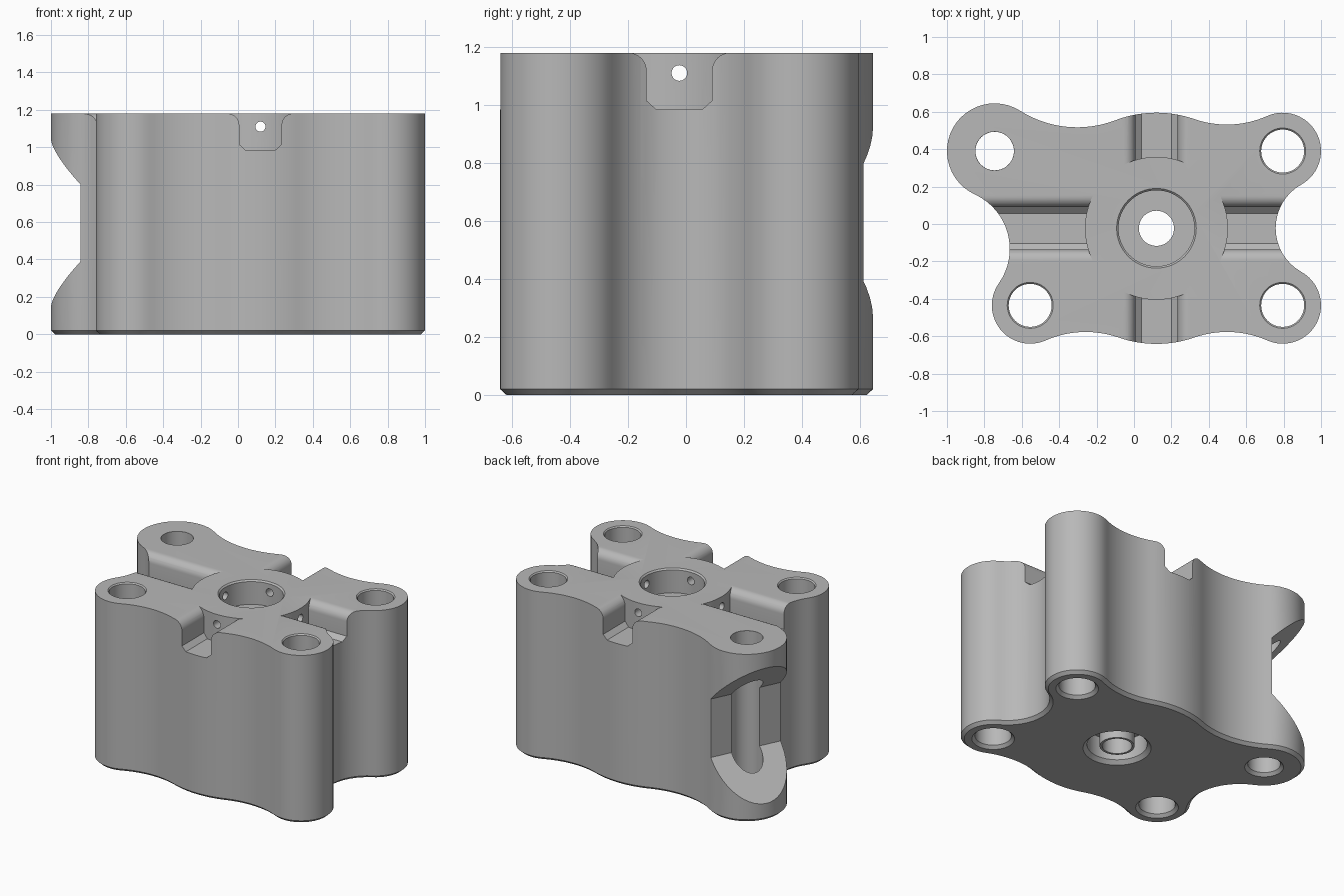
import bpy, bmesh, math
from mathutils import Vector

if "Cube" in bpy.data.objects:
    bpy.data.objects.remove(bpy.data.objects["Cube"])

H = 1.18
CX, CY = 0.12, -0.023
TAU = 2 * math.pi

grey = bpy.data.materials.new("machined_grey")
grey.diffuse_color = (0.48, 0.48, 0.48, 1)
grey.use_nodes = True
grey.node_tree.nodes["Principled BSDF"].inputs["Base Color"].default_value = grey.diffuse_color


def loft(name, rings):
    """Closed solid skinned through rings of equal point count."""
    bm = bmesh.new()
    vs = [[bm.verts.new(p) for p in ring] for ring in rings]
    n = len(vs[0])
    for a, b in zip(vs, vs[1:]):
        for i in range(n):
            j = (i + 1) % n
            bm.faces.new((a[i], a[j], b[j], b[i]))
    bm.faces.new(vs[0][::-1])
    bm.faces.new(vs[-1])
    bmesh.ops.recalc_face_normals(bm, faces=bm.faces)
    me = bpy.data.meshes.new(name)
    bm.to_mesh(me)
    bm.free()
    me.materials.append(grey)
    ob = bpy.data.objects.new(name, me)
    bpy.context.collection.objects.link(ob)
    return ob


def turned(name, x, y, profile, n=48):
    """Upright turned solid from (radius, z) pairs."""
    return loft(name, [[(x + r * math.cos(TAU * i / n), y + r * math.sin(TAU * i / n), z)
                        for i in range(n)] for r, z in profile])


def cut(target, cutter):
    m = target.modifiers.new("cut", 'BOOLEAN')
    m.operation, m.solver, m.object = 'DIFFERENCE', 'EXACT', cutter
    bpy.context.view_layer.objects.active = target
    bpy.ops.object.modifier_apply(modifier=m.name)
    bpy.data.objects.remove(cutter, do_unlink=True)


# Outline: convex lobes joined by tangent hollow arcs (x, y, radius, next hollow radius)
LOBES = [(0.795, 0.39, 0.205, 0.53), (CX, CY, 0.618, 0.57),
         (-0.745, 0.39, 0.255, 0.32), (-0.555, -0.435, 0.205, 0.53),
         (CX, CY, 0.618, 0.53), (0.795, -0.435, 0.205, 0.267)]


def hollow_centre(a, b):
    pa, pb, r = Vector(a[:2]), Vector(b[:2]), a[3]
    d = pb - pa
    ra, rb, length = a[2] + r, b[2] + r, d.length
    u = d / length
    along = (ra * ra - rb * rb + length * length) / (2 * length)
    return pa + u * along + Vector((u.y, -u.x)) * math.sqrt(ra * ra - along * along)


def outline(inset, z):
    pts, n = [], len(LOBES)
    centres = [hollow_centre(LOBES[i], LOBES[(i + 1) % n]) for i in range(n)]
    for i, (x, y, r, hr) in enumerate(LOBES):
        c, prev, nxt = Vector((x, y)), centres[i - 1], centres[i]
        # Convex lobe, counter-clockwise
        a0 = math.atan2(prev.y - y, prev.x - x)
        sweep = (math.atan2(nxt.y - y, nxt.x - x) - a0) % TAU
        for k in range(25):
            a = a0 + sweep * k / 24
            pts.append((x + (r - inset) * math.cos(a), y + (r - inset) * math.sin(a), z))
        # Hollow, clockwise
        b = Vector(LOBES[(i + 1) % n][:2])
        a0 = math.atan2(y - nxt.y, x - nxt.x)
        sweep = (a0 - math.atan2(b.y - nxt.y, b.x - nxt.x)) % TAU
        for k in range(1, 16):
            a = a0 - sweep * k / 16
            pts.append((nxt.x + (hr + inset) * math.cos(a),
                        nxt.y + (hr + inset) * math.sin(a), z))
    return pts


# Main block with chamfered bottom edge
block = loft("housing_block", [outline(0.022, 0), outline(0, 0.02), outline(0, H)])

# Slot section: chamfered floor, rounded flare at the top
half = [(0.08, 0.985), (0.113, 1.015)]
half += [(0.175 - 0.062 * math.cos(a), H - 0.062 + 0.062 * math.sin(a))
         for a in [math.pi / 2 * k / 8 for k in range(9)]]
half += [(0.175, H + 0.1)]
section = half + [(-s, z) for s, z in reversed(half)]

# Four slots stopping at the round centre boss
for k in range(4):
    a = k * math.pi / 2
    dx, dy = math.cos(a), math.sin(a)
    slot = loft("slot_cutter", [[(CX + dx * d - dy * s, CY + dy * d + dx * s, z)
                                 for s, z in section] for d in (0.25, 1.3)])
    cut(slot, turned("boss_keep", CX, CY, [(0.382, 0.5), (0.382, 1.6)], 96))
    cut(block, slot)

# Centre bore and its through hole
cut(block, turned("bore_cutter", CX, CY,
                  [(0.203, 1.01), (0.203, H - 0.01), (0.213, H), (0.213, H + 0.1)], 64))
recess = turned("recess_cutter", CX, CY,
                [(0.215, -0.1), (0.215, 0), (0.19, 0.025), (0.19, 0.17)], 64)
cut(recess, turned("post_keep", CX, CY, [(0.11, 0.015), (0.11, 0.4)]))
cut(block, recess)
cut(block, turned("centre_hole_cutter", CX, CY, [(0.094, -0.2), (0.094, 1.4)]))

# Corner holes, chamfered at both ends
for x, y, r in [(0.795, 0.39, 0.115), (0.795, -0.435, 0.115),
                (-0.555, -0.435, 0.115), (-0.745, 0.39, 0.103)]:
    t = 0.008 if r > 0.11 else 0.0005
    cut(block, turned("corner_hole_cutter", x, y,
                      [(r + 0.02, -0.1), (r + 0.02, 0), (r, 0.02),
                       (r, H - t), (r + t, H), (r + t, H + 0.1)]))

# Small cross holes through the boss wall
for k in range(4):
    a = k * math.pi / 2
    dx, dy = math.cos(a), math.sin(a)
    ring = [(0.027 * math.cos(TAU * i / 20), 1.11 + 0.027 * math.sin(TAU * i / 20))
            for i in range(20)]
    cut(block, loft("cross_hole_cutter", [[(CX + dx * d - dy * s, CY + dy * d + dx * s, z)
                                           for s, z in ring] for d in (0.1, 0.6)]))

# Side window with sloped ends in the large lobe, facing away from the centre
out = Vector((-0.745 - CX, 0.39 - CY)).normalized()
window = [(-0.015, 0.39), (0.4, -0.025), (0.4, 1.215), (-0.015, 0.80)]
cut(block, loft("window_cutter", [[(-0.745 + out.x * s - out.y * t,
                                    0.39 + out.y * s + out.x * t, z) for s, z in window]
                                  for t in (-0.4, 0.4)]))

bpy.ops.object.select_all(action='DESELECT')
block.select_set(True)
bpy.context.view_layer.objects.active = block
bpy.ops.object.shade_smooth_by_angle(angle=math.radians(25))
